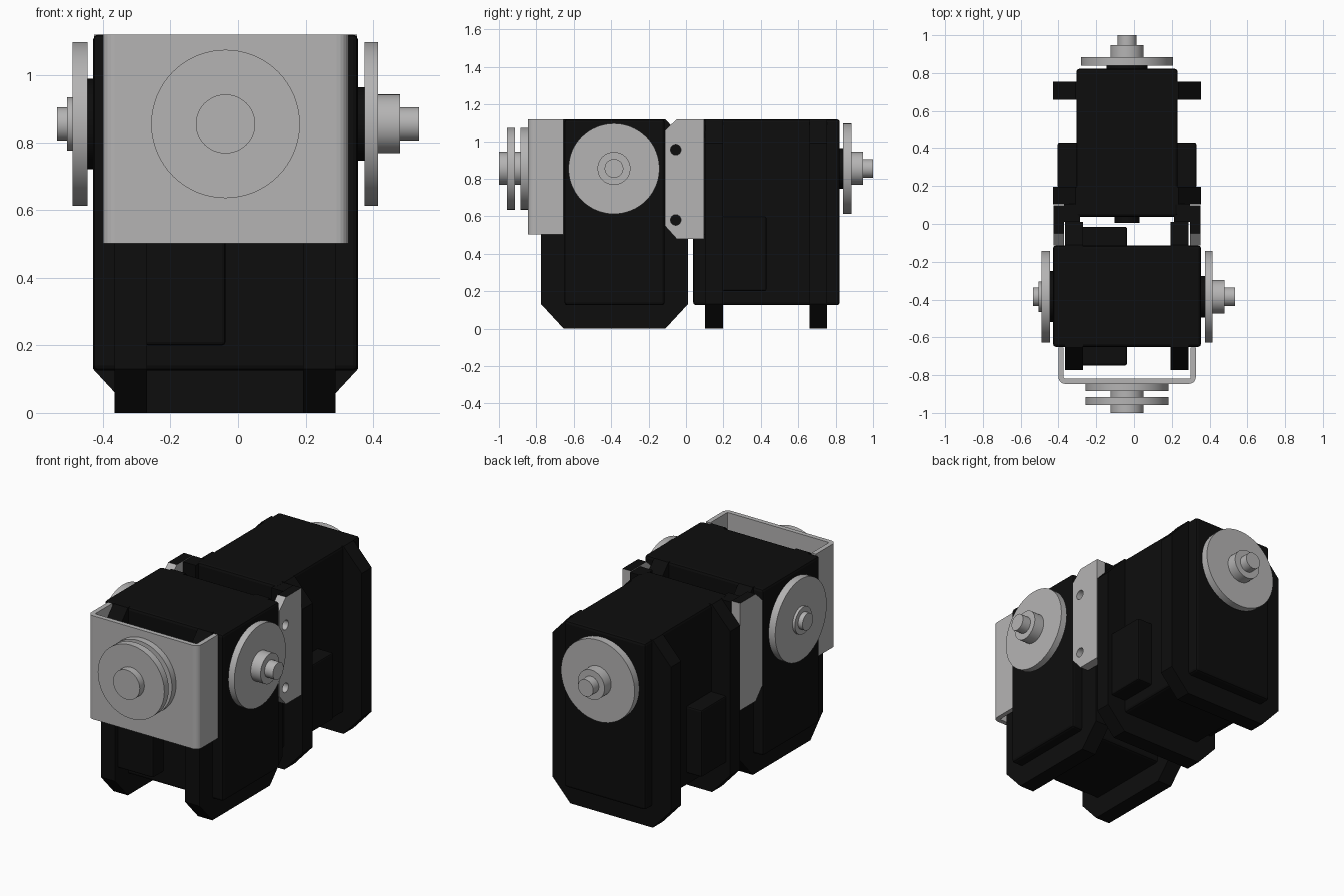
import bpy, bmesh, math
from mathutils import Matrix, Vector

old = bpy.data.objects.get("Cube")
if old:
    bpy.data.objects.remove(old, do_unlink=True)


def material(name, rgb, rough):
    m = bpy.data.materials.new(name)
    m.use_nodes = True
    m.diffuse_color = (*rgb, 1)
    bsdf = m.node_tree.nodes["Principled BSDF"]
    bsdf.inputs["Base Color"].default_value = (*rgb, 1)
    bsdf.inputs["Roughness"].default_value = rough
    return m


BLACK = material("black plastic", (0.004, 0.004, 0.004), 0.6)
GREY = material("grey metal", (0.46, 0.455, 0.455), 0.5)
CX, CY, CZ = -0.037, -0.385, 0.855      # shaft centre lines


def finish(name, bm, mat, matrix=None, bevel=0, smooth=False):
    if matrix:
        bm.transform(matrix)
    bmesh.ops.recalc_face_normals(bm, faces=bm.faces)
    me = bpy.data.meshes.new(name)
    bm.to_mesh(me)
    bm.free()
    me.materials.append(mat)
    ob = bpy.data.objects.new(name, me)
    bpy.context.collection.objects.link(ob)
    if bevel:
        mod = ob.modifiers.new("edge_bevel", 'BEVEL')
        mod.width, mod.segments = bevel, 2
    if smooth:
        bpy.ops.object.select_all(action='DESELECT')
        ob.select_set(True)
        bpy.context.view_layer.objects.active = ob
        bpy.ops.object.shade_smooth_by_angle(angle=math.radians(35))
    return ob


def box(name, lo, hi, mat, matrix=None, bevel=0):
    bm = bmesh.new()
    bmesh.ops.create_cube(bm, size=1)
    lo, hi = Vector(lo), Vector(hi)
    for v in bm.verts:
        v.co = [(a + b) / 2 + c * (b - a) for a, b, c in zip(lo, hi, v.co)]
    return finish(name, bm, mat, matrix, bevel)


def prism(name, pts, depth, mat, matrix=None):
    """Extrude a closed list of 3D points along the depth vector."""
    bm = bmesh.new()
    f = bm.faces.new([bm.verts.new(p) for p in pts])
    ext = bmesh.ops.extrude_face_region(bm, geom=[f])["geom"]
    bmesh.ops.translate(bm, vec=depth,
                        verts=[g for g in ext if isinstance(g, bmesh.types.BMVert)])
    return finish(name, bm, mat, matrix)


def disc(name, axis, a, b, r, centre, mat, bevel=0):
    """Cylinder from a to b along x or y; centre gives the other two coordinates."""
    bm = bmesh.new()
    bmesh.ops.create_cone(bm, cap_ends=True, segments=64, radius1=r, radius2=r, depth=abs(b - a))
    mid = (a + b) / 2
    if axis == 'x':
        m = Matrix.Translation((mid, *centre)) @ Matrix.Rotation(math.pi / 2, 4, 'Y')
    else:
        m = Matrix.Translation((centre[0], mid, centre[1])) @ Matrix.Rotation(math.pi / 2, 4, 'X')
    return finish(name, bm, mat, m, bevel, smooth=True)


def stack(name, axis, start, steps, centre):
    """Stepped turned part: a list of (end, radius, material, part)."""
    for end, r, mat, part in steps:
        disc(f"{name}_{part}", axis, start, end, r, centre, mat)
        start = end


def servo(name, m):
    """Servo motor lying along local x, 0.785 long, centred on the local z axis."""
    box(name + "_body", (-0.392, -0.268, 0.125), (0.392, 0.268, 1.12), BLACK, m, 0.015)
    # octagonal mounting flanges near both ends
    w, c = 0.392, 0.12
    octagon = [(-w + c, 0), (w - c, 0), (w, 0.13), (w, 0.99),
               (w - c, 1.12), (-w + c, 1.12), (-w, 0.99), (-w, 0.13)]
    for label, x0, x1 in (("rear", -0.328, -0.233), ("front", 0.23, 0.325)):
        prism(f"{name}_{label}_flange", [(x0, y, z) for y, z in octagon],
              (x1 - x0, 0, 0), BLACK, m)
    # cable housing on both sides, against the rear flange
    box(name + "_cable_housing", (-0.24, -0.367, 0.2), (0.0, 0.367, 0.6), BLACK, m, 0.01)


servo("front_motor", Matrix.Translation((CX, CY + 0.003, 0)))
servo("rear_motor", Matrix.Translation((CX, 0.43, 0)) @ Matrix.Rotation(math.pi / 2, 4, 'Z'))

# horns and shafts of the front motor
stack("left_horn", 'x', 0.35, [(0.375, 0.11, BLACK, "collar"), (0.415, 0.243, GREY, "wheel"),
      (0.48, 0.088, GREY, "hub"), (0.535, 0.05, GREY, "shaft")], (CY, CZ))
stack("right_horn", 'x', -0.42, [(-0.446, 0.135, BLACK, "collar"), (-0.49, 0.243, GREY, "wheel"),
      (-0.506, 0.08, GREY, "hub"), (-0.535, 0.05, GREY, "shaft")], (CY, CZ))
# horn of the rear motor and its idler boss
stack("rear_horn", 'y', 0.815, [(0.84, 0.108, BLACK, "collar"), (0.885, 0.243, GREY, "wheel"),
      (0.947, 0.088, GREY, "hub"), (1.0, 0.05, GREY, "shaft")], (CX, CZ))
disc("rear_motor_boss", 'y', 0.005, 0.045, 0.065, (CX, CZ), BLACK)
# double wheel on the front bracket
stack("front_wheel", 'y', -0.843, [(-0.885, 0.22, GREY, "inner"), (-0.915, 0.088, GREY, "neck"),
      (-0.957, 0.22, GREY, "outer"), (-1.0, 0.088, GREY, "cap")], (CX, CZ))


# U-shaped front bracket with rounded corners
def arc(cx, cy, r, a0, a1, n=5):
    return [(cx + r * math.cos(math.radians(a0 + (a1 - a0) * i / n)),
             cy + r * math.sin(math.radians(a0 + (a1 - a0) * i / n)), 0.502) for i in range(n + 1)]


L, R, F, B, T = -0.40, 0.327, -0.846, -0.655, 0.028
outline = ([(L, B, 0.502)] + arc(L + 0.035, F + 0.035, 0.035, 180, 270)
           + arc(R - 0.035, F + 0.035, 0.035, 270, 360) + [(R, B, 0.502), (R - T, B, 0.502)]
           + arc(R - 0.035, F + 0.035, 0.035 - T, 360, 270)
           + arc(L + 0.035, F + 0.035, 0.035 - T, 270, 180) + [(L + T, B, 0.502)])
prism("front_bracket", outline, (0, 0, 0.618), GREY)

# middle side plates with two screw holes, dark on the flat top edge
profile = [(-0.05, 0.48), (0.097, 0.48), (0.097, 1.12), (-0.05, 1.12), (-0.113, 1.06), (-0.113, 0.55)]
for side, s in (("left", 1), ("right", -1)):
    outer, inner = CX + s * 0.389, CX + s * 0.333
    plate = prism(side + "_side_plate", [(inner, y, z) for y, z in profile],
                  (outer - inner, 0, 0), GREY)
    for z in (0.955, 0.58):
        cutter = disc("hole_cutter", 'x', inner - 0.05, outer + 0.05, 0.028, (-0.055, z), GREY)
        cutter.hide_render = True
        mod = plate.modifiers.new("hole", 'BOOLEAN')
        mod.operation, mod.object, mod.solver = 'DIFFERENCE', cutter, 'EXACT'
        bpy.context.view_layer.objects.active = plate
        bpy.ops.object.modifier_apply(modifier=mod.name)
        bpy.data.objects.remove(cutter, do_unlink=True)
    if BLACK.name not in plate.data.materials:
        plate.data.materials.append(BLACK)
    black_slot = plate.data.materials.find(BLACK.name)
    for f in plate.data.polygons:
        if f.normal.z > 0.9 and f.center.z > 1.1:
            f.material_index = black_slot
    # spacer between the plate and the rear motor
    xs = sorted((CX + s * 0.25, inner))
    box(side + "_spacer", (xs[0], 0.01, 0.5), (xs[1], 0.105, 1.115), BLACK)
